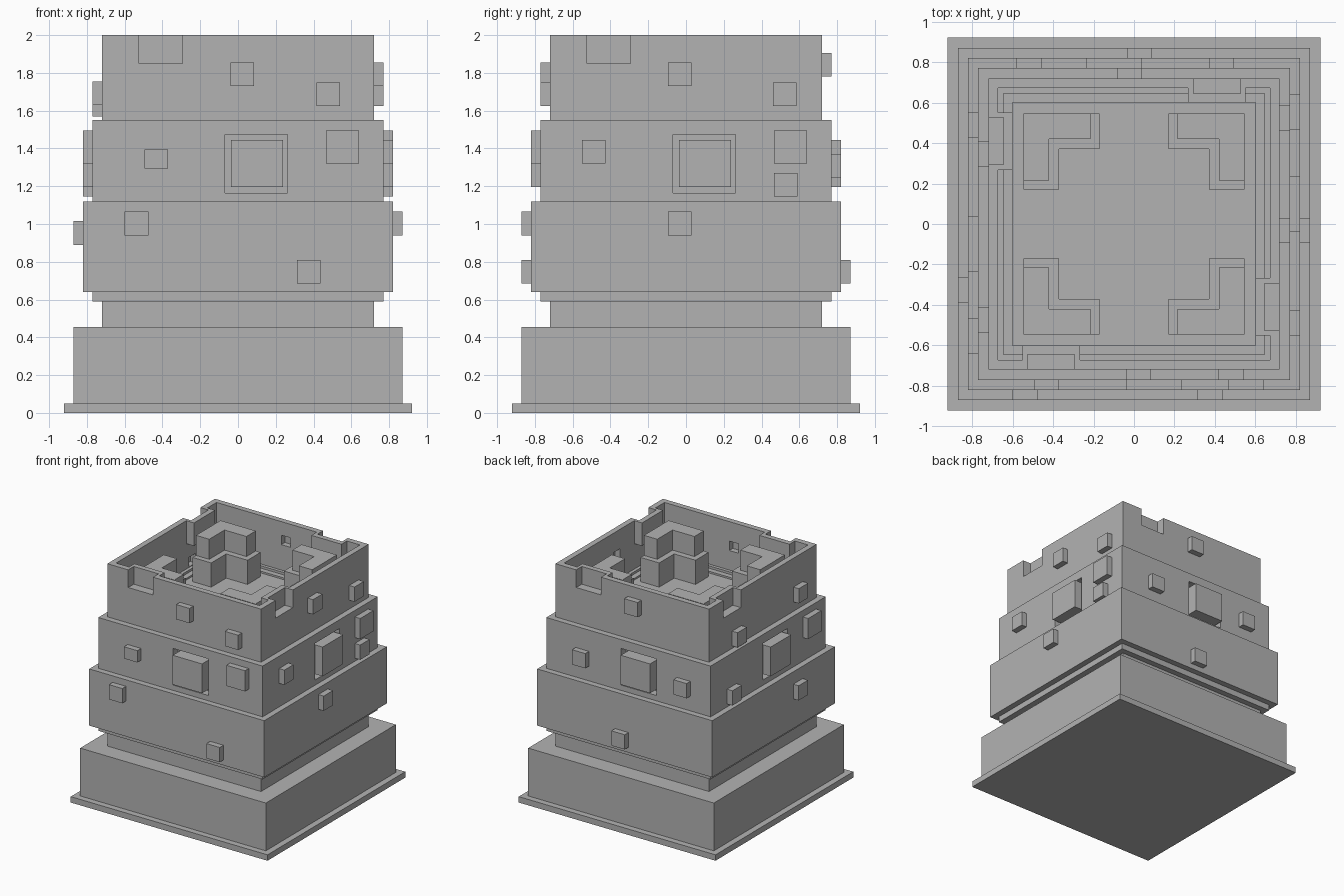
import bpy, bmesh, math
from mathutils import Matrix, Vector

if "Cube" in bpy.data.objects:
    bpy.data.objects.remove(bpy.data.objects["Cube"])

stone = bpy.data.materials.new("grey_stone")
stone.use_nodes = True
colour = (0.45, 0.45, 0.45, 1)
stone.diffuse_color = colour
stone.node_tree.nodes["Principled BSDF"].inputs["Base Color"].default_value = colour


def boxes(name, items):
    """One object from boxes given as (x0, x1, y0, y1, z0, z1, quarter turns)."""
    bm = bmesh.new()
    for x0, x1, y0, y1, z0, z1, turns in items:
        mat = (Matrix.Rotation(turns * math.pi / 2, 4, "Z")
               @ Matrix.Translation(Vector((x0 + x1, y0 + y1, z0 + z1)) / 2)
               @ Matrix.Diagonal((x1 - x0, y1 - y0, z1 - z0, 1)))
        bmesh.ops.create_cube(bm, size=1, matrix=mat)
    mesh = bpy.data.meshes.new(name)
    bm.to_mesh(mesh)
    bm.free()
    mesh.materials.append(stone)
    obj = bpy.data.objects.new(name, mesh)
    bpy.context.collection.objects.link(obj)
    return obj


def square(half, z0, z1):
    return (-half, half, -half, half, z0, z1, 0)


def on_side(side, u0, u1, z0, z1, inner, outer):
    """Box on a wall: u runs along the wall, inner and outer are distances from the axis."""
    return (u0, u1, -outer, -inner, z0, z1, side)


def cut(obj, items):
    cutter = boxes("cutter", items)
    cutter.hide_render = True
    mod = obj.modifiers.new("cut", "BOOLEAN")
    mod.operation, mod.solver, mod.object = "DIFFERENCE", "EXACT", cutter
    bpy.context.view_layer.objects.active = obj
    bpy.ops.object.modifier_apply(modifier=mod.name)
    bpy.data.objects.remove(cutter)


# Stacked body
boxes("base_plate", [square(0.922, 0, 0.05)])
boxes("base_block", [square(0.87, 0.05, 0.455)])
boxes("neck", [square(0.72, 0.455, 0.59)])
boxes("under_slab", [square(0.77, 0.59, 0.64)])
boxes("lower_tier", [square(0.82, 0.64, 1.12)])
middle = boxes("middle_tier", [square(0.77, 1.12, 1.55)])
upper = boxes("upper_tier", [square(0.72, 1.55, 2)])

# Protruding stones: tier half width, side (front, right, back, left), start, width, bottom, height
S, B = 0.125, 0.175
stones = {
    "lower": (0.82, [(0, -0.6, S, 0.94), (0, 0.313, S, 0.685), (1, -0.095, S, 0.94),
                     (2, -0.09, S, 0.685), (3, 0.265, S, 0.89)]),
    "middle": (0.77, [(0, -0.495, S, 1.295), (0, 0.465, B, 1.32), (1, -0.55, S, 1.32),
                      (1, 0.465, B, 1.32), (1, 0.465, S, 1.145), (2, -0.495, S, 1.245),
                      (2, 0.455, S, 1.245), (3, -0.55, S, 1.145), (3, 0.465, B, 1.32)]),
    "upper": (0.72, [(0, -0.04, S, 1.73), (0, 0.415, S, 1.625), (1, -0.095, S, 1.73),
                     (1, 0.46, S, 1.625), (2, -0.04, S, 1.78), (3, -0.41, S, 1.57),
                     (3, 0.41, S, 1.63)]),
}
for tier, (half, places) in stones.items():
    items = []
    for side, u, w, z in places:
        h = 0.1 if (side, z) == (0, 1.295) else w
        items.append(on_side(side, u, u + w, z, z + h, half, half + 0.05))
    boxes(tier + "_stones", items)

# Window openings with a raised panel in each
cut(middle, [on_side(s, -0.07, 0.262, 1.165, 1.475, 0.7, 0.9) for s in range(4)])
boxes("window_panels", [on_side(s, -0.038, 0.237, 1.197, 1.445, 0.69, 0.82) for s in range(4)])

# Hollow upper tier with stepped floor edge
for half, floor in ((0.672, 1.59), (0.645, 1.57), (0.6, 1.555)):
    cut(upper, [square(half, floor, 2.2)])

# Rim notches and recesses behind the upper stones
notches = [on_side(s, -0.525, -0.293, 1.85, 2.2, 0.645, 0.9) for s in range(4)]
recesses = [on_side(s, u + 0.02, u + w - 0.02, z + 0.025, z + w - 0.02, 0.65, 0.73)
            for s, u, w, z in stones["upper"][1]]
cut(upper, notches + recesses)
pockets = boxes("notch_pockets",
                [on_side(s, -0.55, -0.268, 1.805, 2, 0.6, 0.672) for s in range(4)])
cut(pockets, notches)

# Corner piers: tall L shape with a lower L step around its inside
tall, low = [], []
for s in range(4):
    for items, end, inner, top in ((tall, 0.215, 0.42, 1.93), (low, 0.17, 0.37, 1.76)):
        items.append((-0.545, -end, -0.545, -inner, 1.55, top, s))
        items.append((-0.545, -inner, -inner, -end, 1.55, top, s))
boxes("corner_piers", tall)
boxes("pier_steps", low)
